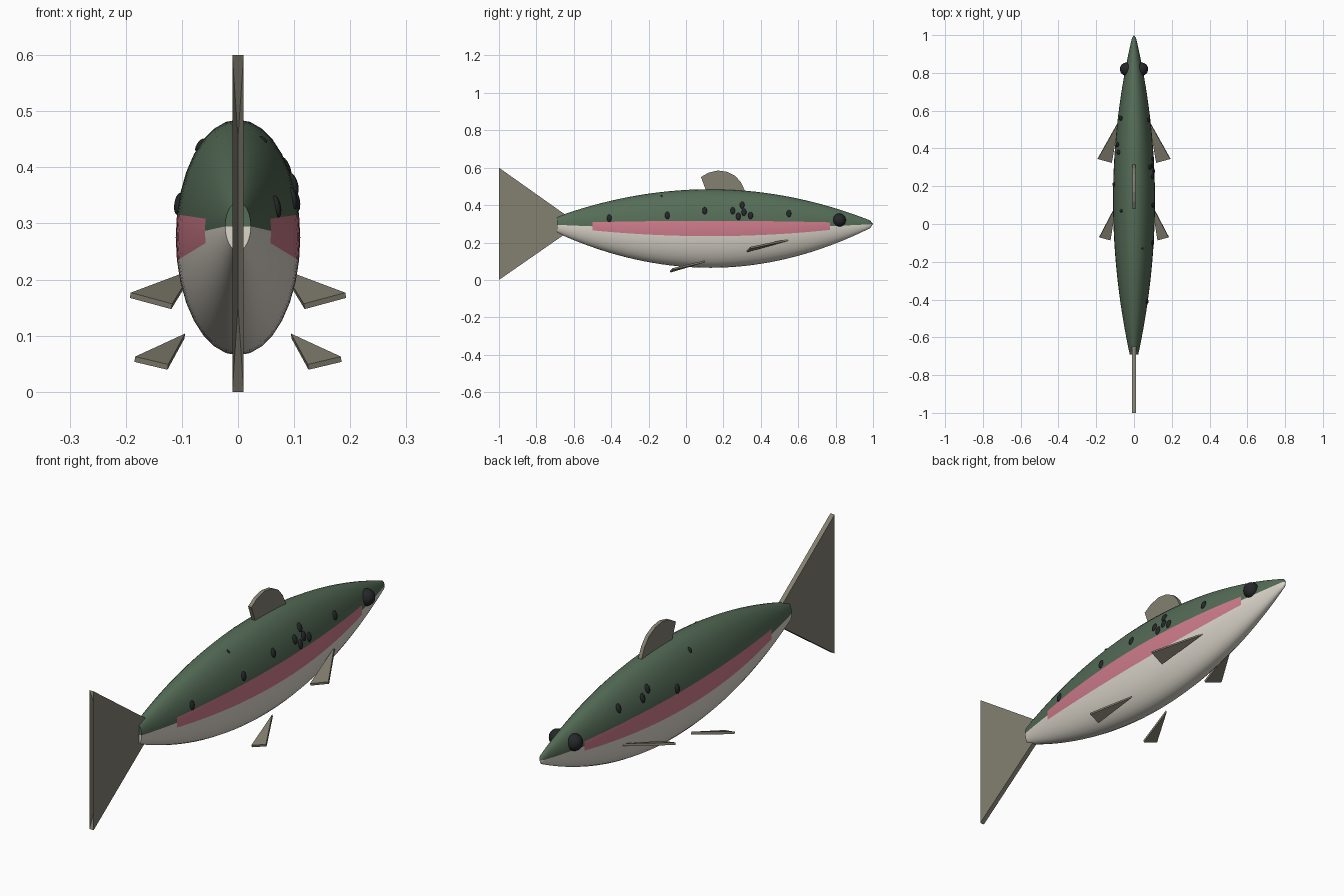
import bpy, bmesh
from math import sin, cos, pi, radians, sqrt
from mathutils import Vector

if "Cube" in bpy.data.objects:
    bpy.data.objects.remove(bpy.data.objects["Cube"])


def material(name, rgb):
    m = bpy.data.materials.new(name)
    m.use_nodes = True
    m.diffuse_color = (*rgb, 1)
    m.node_tree.nodes["Principled BSDF"].inputs["Base Color"].default_value = (*rgb, 1)
    return m


green = material("back_green", (0.09, 0.15, 0.095))
cream = material("belly_cream", (0.72, 0.68, 0.6))
pink = material("stripe_pink", (0.62, 0.2, 0.26))
fin_grey = material("fin_grey", (0.23, 0.215, 0.165))
dark = material("spot_black", (0.018, 0.02, 0.022))


def add_object(name, bm, mats):
    bmesh.ops.recalc_face_normals(bm, faces=bm.faces)
    mesh = bpy.data.meshes.new(name)
    bm.to_mesh(mesh)
    bm.free()
    for m in mats:
        mesh.materials.append(m)
    ob = bpy.data.objects.new(name, mesh)
    bpy.context.collection.objects.link(ob)
    return ob


# Body section at y: half width, half height and centre height
def section(y):
    t = (y - 0.13) / (0.9 if y > 0.13 else 0.92)
    k = 1 - t * t
    return 0.111 * k, 0.21 * k, 0.275 + 0.025 * t * t


# Body: elliptical rings, coloured by angle and length
SEGS = 32
STRIPE = (-0.5, 0.77)
tail_end, nose = -0.69, 0.985
stations = [tail_end, STRIPE[0], STRIPE[1], nose]
counts = (5, 28, 8)
ys = [a + (b - a) * i / n for a, b, n in zip(stations, stations[1:], counts) for i in range(n)]
ys.append(nose)

bm = bmesh.new()
rings = []
for y in ys:
    w, h, c = section(y)
    rings.append([bm.verts.new((w * cos(2 * pi * i / SEGS), y, c + h * sin(2 * pi * i / SEGS)))
                  for i in range(SEGS)])
stripe_cols = (0, SEGS // 2 - 1, SEGS // 2, SEGS - 1)
for r, (a, b) in enumerate(zip(rings, rings[1:])):
    mid = (ys[r] + ys[r + 1]) / 2
    for i in range(SEGS):
        j = (i + 1) % SEGS
        f = bm.faces.new((a[i], a[j], b[j], b[i]))
        f.smooth = True
        f.material_index = 0 if i < SEGS // 2 else 1
        if i in stripe_cols and STRIPE[0] < mid < STRIPE[1]:
            f.material_index = 2
for ring, y in ((rings[0], tail_end), (rings[-1], 1.0)):
    tip = bm.verts.new((0, y, section(y)[2]))
    for i in range(SEGS):
        f = bm.faces.new((ring[i], ring[(i + 1) % SEGS], tip))
        f.smooth = y > 0
        f.material_index = 0 if i < SEGS // 2 else 1
body = add_object("body", bm, [green, cream, pink])


# Fins: flat outlines given thickness
def plate(name, points, thickness):
    bm = bmesh.new()
    face = bm.faces.new([bm.verts.new(p) for p in points])
    bmesh.ops.triangulate(bm, faces=[face])
    ob = add_object(name, bm, [fin_grey])
    mod = ob.modifiers.new("thickness", "SOLIDIFY")
    mod.thickness = thickness
    mod.offset = 0
    return ob


tail = [(-1, 0.6), (-0.64, 0.345), (-0.64, 0.25), (-1, 0), (-0.88, 0.305)]
plate("tail_fin", [(0, y, z) for y, z in tail], 0.02)

dorsal = [(0.11, 0.47), (0.08, 0.55), (0.12, 0.573), (0.17, 0.585), (0.22, 0.578),
          (0.265, 0.555), (0.295, 0.52), (0.32, 0.465)]
plate("dorsal_fin", [(0, y, z) for y, z in dorsal], 0.016)

pectoral = [(0.08, 0.545, 0.214), (0.192, 0.345, 0.172), (0.118, 0.325, 0.152)]
pelvic = [(0.095, 0.1, 0.099), (0.184, -0.07, 0.058), (0.125, -0.085, 0.044)]
for side, s in (("left", 1), ("right", -1)):
    for kind, pts in (("pectoral", pectoral), ("pelvic", pelvic)):
        plate(f"{side}_{kind}_fin", [(s * x, y, z) for x, y, z in pts], 0.01)


# Eyes and spots: scaled spheres
def ball(name, loc, scale, normal=None):
    bm = bmesh.new()
    bmesh.ops.create_uvsphere(bm, u_segments=16, v_segments=10, radius=1)
    for f in bm.faces:
        f.smooth = True
    ob = add_object(name, bm, [dark])
    ob.location = loc
    ob.scale = scale
    if normal:
        ob.rotation_euler = normal
    return ob


for side, s in (("left", 1), ("right", -1)):
    ball(f"{side}_eye", (s * 0.04, 0.82, 0.32), (0.035, 0.035, 0.035))


# Spot lying on the body surface, tilted to follow it
def spot(name, s, y, z, size=0.02):
    w, h, c = section(y)
    v = (z - c) / h
    x = w * sqrt(max(0, 1 - v * v))
    normal = Vector((s * x / w ** 2, 0, (z - c) / h ** 2))
    ob = ball(name, (s * x, y, z), (size * 0.65, size, size * 0.4))
    ob.rotation_euler = normal.to_track_quat("Z", "Y").to_euler()


left_spots = [(-0.41, 0.33), (-0.1, 0.345), (0.1, 0.37), (0.25, 0.37), (0.28, 0.34),
              (0.3, 0.4), (0.31, 0.362), (0.345, 0.345), (0.55, 0.355)]
right_spots = [(0.56, 0.375), (0.42, 0.37), (0.38, 0.394), (0.21, 0.335)]
for side, s, spots in (("left", 1, left_spots), ("right", -1, right_spots)):
    for n, (y, z) in enumerate(spots, 1):
        spot(f"{side}_spot_{n}", s, y, z)
spot("left_small_spot", 1, -0.13, 0.45, 0.008)
spot("right_small_spot", -1, 0.07, 0.44, 0.013)
